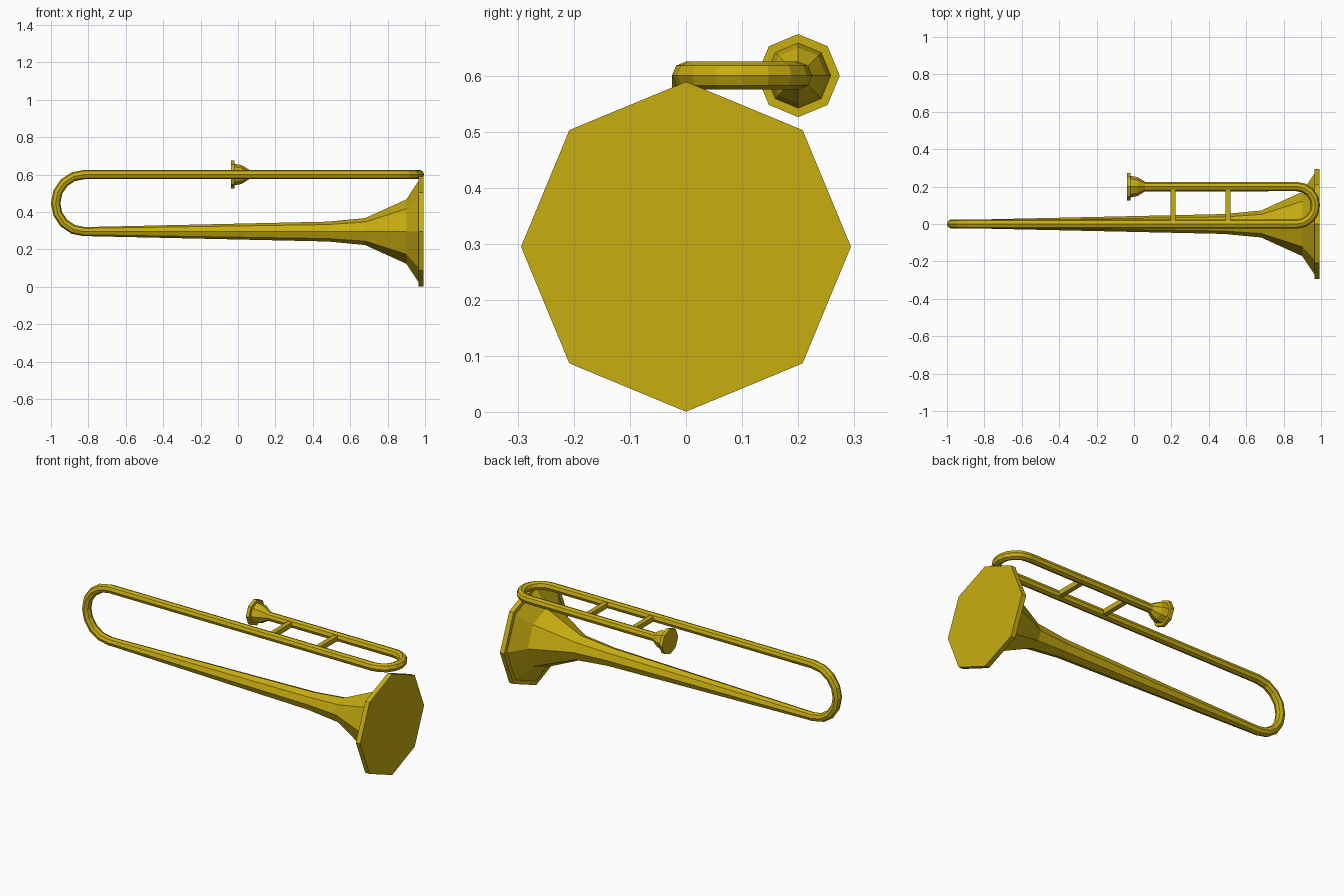
import bpy, bmesh
from math import sin, cos, pi
from mathutils import Vector

if "Cube" in bpy.data.objects:
    bpy.data.objects.remove(bpy.data.objects["Cube"])

brass = bpy.data.materials.new("brass")
brass.diffuse_color = (0.58, 0.42, 0.005, 1)
brass.use_nodes = True
brass.node_tree.nodes["Principled BSDF"].inputs["Base Color"].default_value = brass.diffuse_color


def finish(name, bm):
    bmesh.ops.recalc_face_normals(bm, faces=bm.faces)
    me = bpy.data.meshes.new(name)
    bm.to_mesh(me)
    bm.free()
    me.materials.append(brass)
    ob = bpy.data.objects.new(name, me)
    bpy.context.collection.objects.link(ob)
    return ob


def skin(name, rings):
    """Join eight-sided rings into a closed, flat-shaded body."""
    bm = bmesh.new()
    loops = [[bm.verts.new(p) for p in r] for r in rings]
    for a, b in zip(loops, loops[1:]):
        for i in range(8):
            j = (i + 1) % 8
            bm.faces.new((a[i], a[j], b[j], b[i]))
    bm.faces.new(loops[0])
    bm.faces.new(loops[-1])
    return finish(name, bm)


def ring(centre, u, v, r):
    return [centre + r * (cos(i * pi / 4) * u + sin(i * pi / 4) * v) for i in range(8)]


def turned(name, profile, y, z):
    """Eight-sided turned part along x from (x, radius) pairs."""
    Y, Z = Vector((0, 1, 0)), Vector((0, 0, 1))
    return skin(name, [ring(Vector((x, y, z)), Y, Z, r) for x, r in profile])


def sweep(name, path, r):
    """Eight-sided tube along a path, carrying its frame along the bends."""
    u = Vector((0, 0, 1))
    rings, last = [], None
    for i, p in enumerate(path):
        t = (path[min(i + 1, len(path) - 1)] - path[max(i - 1, 0)]).normalized()
        if 0 < i < len(path) - 1:
            t = ((path[i + 1] - p).normalized() + (p - path[i - 1]).normalized()).normalized()
        if last is not None:
            u = last.rotation_difference(t) @ u
        last = t
        rings.append(ring(p, u, t.cross(u), r))
    return skin(name, rings)


AXIS, TOP, R = 0.295, 0.6, 0.025
STEPS = 8

# Flared bell with closed mouth and rim
turned("bell", [(-0.824, 0.024), (0.48, 0.053), (0.68, 0.072), (0.90, 0.172), (0.965, 0.27),
                (0.965, 0.294), (0.993, 0.294)], 0, AXIS)

# Tubing: upright slide bend on the left, flat bend on the right
h = (TOP - AXIS) / 2
path = [Vector((-0.78, 0, AXIS))]
for i in range(STEPS + 1):
    a = pi * i / STEPS
    path.append(Vector((-0.975 + h - h * sin(a), 0, AXIS + h - h * cos(a))))
for i in range(STEPS + 1):
    a = pi * i / STEPS
    path.append(Vector((0.87 + 0.1 * sin(a), 0.1 - 0.1 * cos(a), TOP)))
path.append(Vector((0.04, 0.2, TOP)))
sweep("tubing", path, R)

# Mouthpiece cup and rim
turned("mouthpiece", [(-0.038, 0.074), (-0.018, 0.074), (-0.018, 0.058), (0.02, 0.05),
                      (0.06, 0.025)], 0.2, TOP)

# Cross braces between the two upper tubes
for k, x in enumerate((0.208, 0.503)):
    bm = bmesh.new()
    bmesh.ops.create_cube(bm, size=1)
    bmesh.ops.scale(bm, vec=(0.028, 0.2, 0.028), verts=bm.verts)
    bmesh.ops.translate(bm, vec=(x, 0.1, TOP), verts=bm.verts)
    finish(f"brace_{k + 1}", bm)
